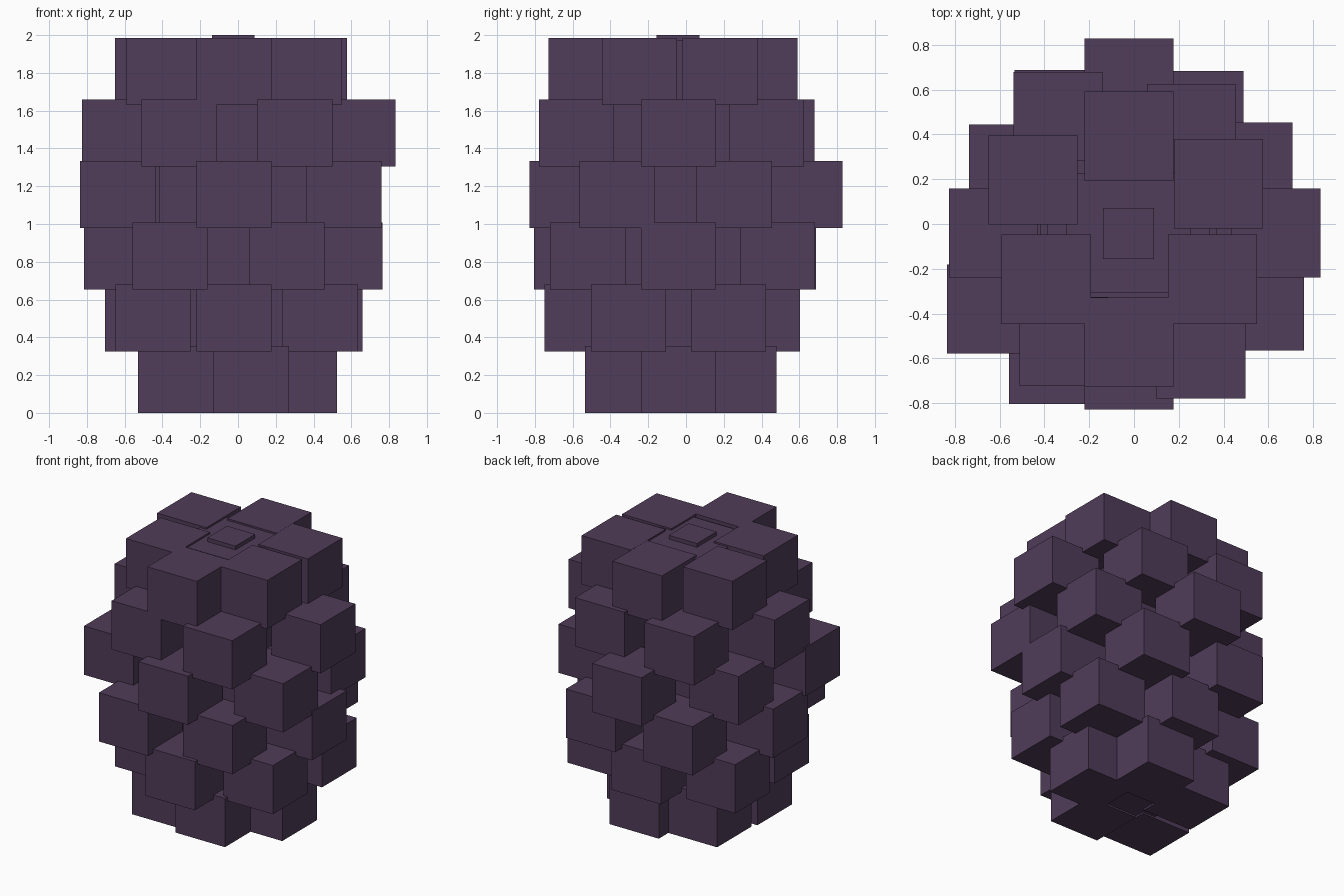
import bpy, bmesh
from mathutils import Matrix, Vector

# Single berry colour
skin = bpy.data.materials.new("dark_plum")
skin.diffuse_color = (0.080, 0.045, 0.100, 1)


def add_box(bm, centre, size):
    m = Matrix.Translation(centre) @ Matrix.Diagonal(Vector(size).to_4d())
    bmesh.ops.create_cube(bm, size=1.0, matrix=m)


def make_object(name, boxes):
    bm = bmesh.new()
    for centre, size in boxes:
        add_box(bm, centre, size)
    me = bpy.data.meshes.new(name)
    bm.to_mesh(me)
    bm.free()
    me.materials.append(skin)
    ob = bpy.data.objects.new(name, me)
    bpy.context.collection.objects.link(ob)


# Rings of blocky drupelets, bottom to top: core half-width, (x, y) centres
rings = [
    (0.21, [(0.325, -0.04), (0.083, 0.28), (-0.31, 0.17), (-0.33, -0.265), (0.07, -0.335)]),
    (0.32, [(0.46, 0.225), (-0.022, 0.405), (-0.505, 0.24), (-0.45, -0.29),
            (-0.022, -0.55), (0.435, -0.305)]),
    (0.37, [(0.565, -0.04), (0.29, 0.485), (-0.335, 0.49), (-0.615, -0.04),
            (-0.36, -0.605), (0.26, -0.52)]),
    (0.393, [(0.51, 0.255), (-0.022, 0.63), (-0.537, 0.245), (-0.637, -0.38),
             (-0.022, -0.63), (0.56, -0.365)]),
    (0.362, [(0.635, -0.04), (0.257, 0.427), (-0.34, 0.48), (-0.627, -0.04),
             (-0.312, -0.525), (0.30, -0.58)]),
    (0.279, [(0.377, 0.18), (-0.022, 0.392), (-0.452, 0.196), (-0.392, -0.247),
             (-0.022, -0.528), (0.35, -0.247)]),
]
PITCH, HEIGHT, WIDTH = 0.326, 0.355, 0.398
core = []
for i, (half, spots) in enumerate(rings):
    z = HEIGHT / 2 + i * PITCH
    make_object(f"drupelet_ring_{i + 1}",
                [((x, y, z), (WIDTH, WIDTH, HEIGHT)) for x, y in spots])
    core.append(((-0.025, -0.04, z), (2 * half, 1.9 * half, 0.33)))

# Stepped inner core filling the gaps
make_object("core", core)

# Small square cap on top
make_object("top_cap", [((-0.025, -0.042, 1.95), (0.227, 0.227, 0.1))])
